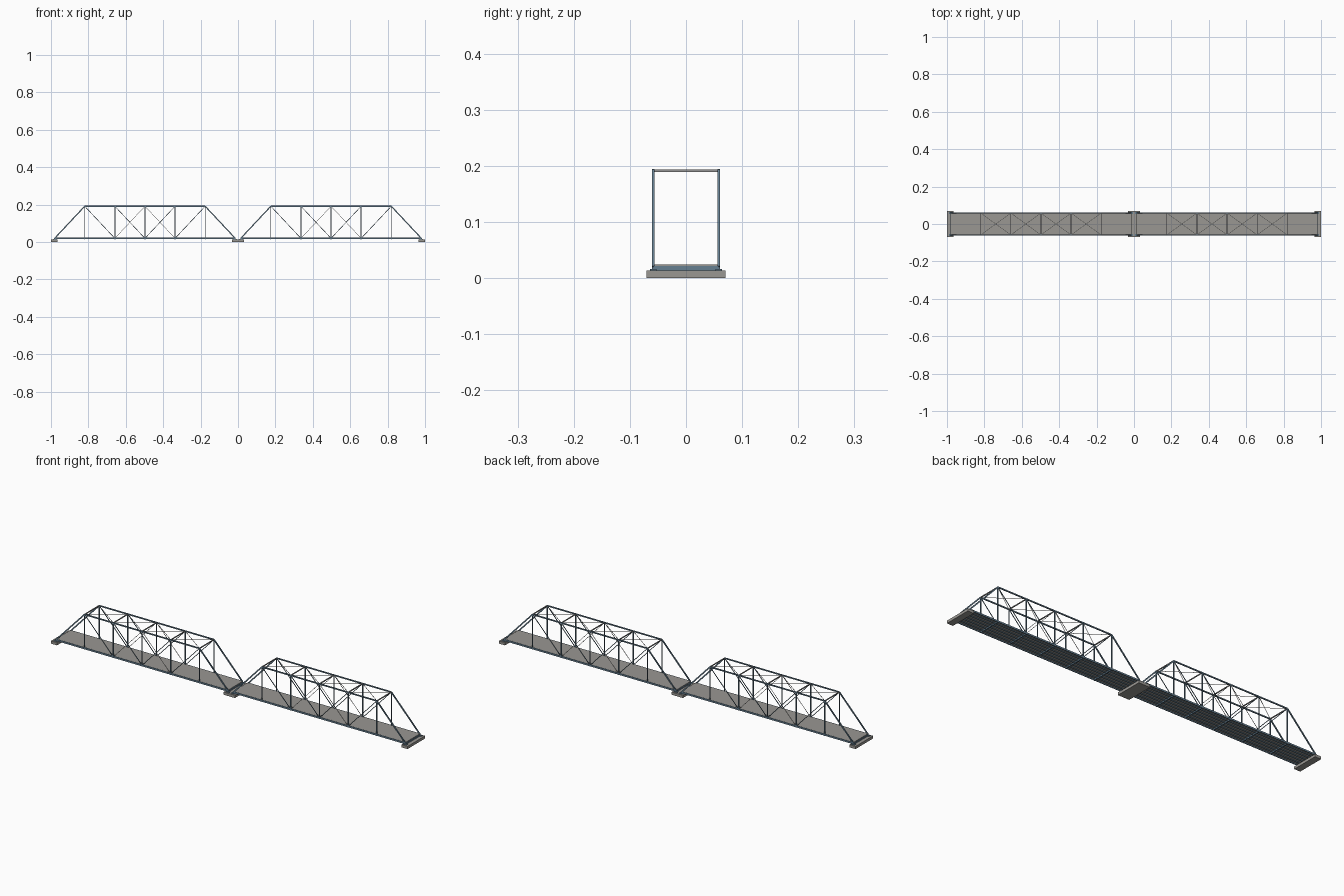
import bpy, bmesh
from mathutils import Vector, Matrix

if "Cube" in bpy.data.objects:
    bpy.data.objects.remove(bpy.data.objects["Cube"])

P = 0.161                                     # panel length
N = [0.0145 + P * i for i in range(7)]        # panel points of one span
ZB, ZT, Y = 0.0198, 0.1915, 0.0583            # chord heights, truss plane


def material(name, color):
    m = bpy.data.materials.new(name)
    m.diffuse_color = color
    m.use_nodes = True
    m.node_tree.nodes["Principled BSDF"].inputs["Base Color"].default_value = m.diffuse_color
    return m


STEEL = material("blue_steel", (0.13, 0.21, 0.28, 1))
CONCRETE = material("concrete", (0.32, 0.31, 0.29, 1))
GREY = material("grey_steel", (0.3, 0.3, 0.3, 1))


def bar(bm, p, q, w, h):
    """Square-ended bar from p to q: w across, h in the upright direction."""
    p, q = Vector(p), Vector(q)
    d = (q - p).normalized()
    side = Vector((0, 1, 0)) if abs(d.y) < 0.1 else Vector((0, 0, 1)).cross(d).normalized()
    up = d.cross(side)
    m = Matrix((d * (q - p).length, side * w, up * h)).transposed().to_4x4()
    if m.determinant() < 0:
        side.negate()
        m = Matrix((d * (q - p).length, side * w, up * h)).transposed().to_4x4()
    bmesh.ops.create_cube(bm, size=1, matrix=Matrix.Translation((p + q) / 2) @ m)


def box(x0, x1, y0, y1, z0, z1):
    y, z = (y0 + y1) / 2, (z0 + z1) / 2
    return ((x0, y, z), (x1, y, z), y1 - y0, z1 - z0)


def build(name, bars, mat):
    bm = bmesh.new()
    for b in bars:
        bar(bm, *b)
    bmesh.ops.recalc_face_normals(bm, faces=bm.faces)
    me = bpy.data.meshes.new(name)
    bm.to_mesh(me)
    bm.free()
    me.materials.append(mat)
    ob = bpy.data.objects.new(name, me)
    bpy.context.collection.objects.link(ob)


# Piers: two abutments and a wider middle one
build("piers", [box(a, b, -0.0705, 0.0705, 0, 0.0135)
                for a, b in ((-1, -0.966), (-0.032, 0.032), (0.966, 1))], CONCRETE)

for span, s in (("left", -1), ("right", 1)):
    def pt(i, y, z):
        return (s * N[i], y, z)

    # Bearing pads under the four corners
    build(span + "_bearings", [box(s * N[i] - 0.009, s * N[i] + 0.009, y - 0.006, y + 0.006, 0.0135, 0.0165)
                               for i in (0, 6) for y in (-Y, Y)], STEEL)

    # Side trusses
    chords, posts, diagonals, counters = [], [], [], []
    for y in (-Y, Y):
        chords += [(pt(0, y, ZB), pt(6, y, ZB), 0.004, 0.0085),
                   (pt(1, y, ZT), pt(5, y, ZT), 0.0045, 0.006),
                   (pt(0, y, ZB), pt(1, y, ZT), 0.0045, 0.006),
                   (pt(6, y, ZB), pt(5, y, ZT), 0.0045, 0.006)]
        posts += [(pt(i, y, 0.0145), pt(i, y, ZT), 0.0038, 0.0045) for i in range(1, 6)]
        diagonals += [(pt(a, y, ZT), pt(b, y, ZB), 0.0025, 0.003)
                      for a, b in ((1, 2), (2, 3), (4, 3), (5, 4))]
        counters += [(pt(a, y, ZB), pt(b, y, ZT), 0.0015, 0.0018) for a, b in ((2, 3), (4, 3))]
    build(span + "_chords_and_end_posts", chords, STEEL)
    build(span + "_vertical_posts", posts, STEEL)
    build(span + "_diagonals", diagonals, STEEL)
    build(span + "_counter_rods", counters, GREY)

    # Top struts and crossed wind bracing
    build(span + "_top_struts", [(pt(i, -Y, ZT), pt(i, Y, ZT), 0.004, 0.0045)
                                 for i in range(1, 6)], GREY)
    build(span + "_top_bracing", [(pt(i, -k * Y, ZT), pt(i + 1, k * Y, ZT), 0.0016, 0.0016)
                                  for i in range(1, 5) for k in (-1, 1)], GREY)

    # Floor beams, stringers and deck slab
    build(span + "_floor_beams", [(pt(i, -Y, 0.0178), pt(i, Y, 0.0178), 0.0045, 0.0075)
                                  for i in range(7)], STEEL)
    build(span + "_stringers", [(pt(0, y, 0.019), pt(6, y, 0.019), 0.003, 0.005)
                                for y in (-0.04, -0.02, 0, 0.02, 0.04)], STEEL)
    a, b = sorted((s * (N[0] - 0.001), s * N[6]))
    build(span + "_deck", [box(a, b, -0.057, 0.057, 0.0212, 0.0243)], CONCRETE)
